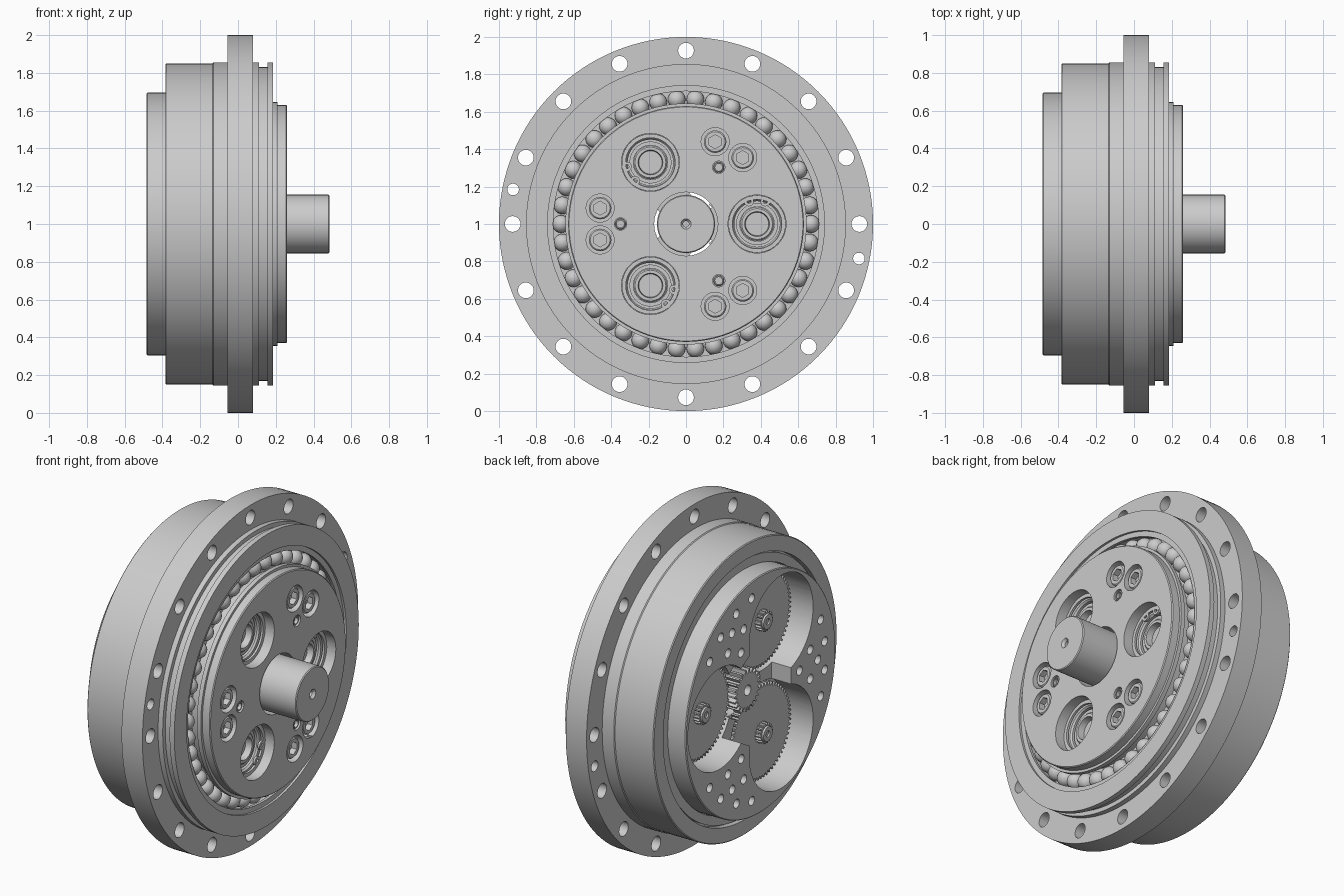
import bpy, bmesh
from math import sin, cos, pi, radians

if "Cube" in bpy.data.objects:
    bpy.data.objects.remove(bpy.data.objects["Cube"])

def finish(name, bm):
    bmesh.ops.remove_doubles(bm, verts=bm.verts, dist=1e-5)
    bmesh.ops.recalc_face_normals(bm, faces=bm.faces)
    me = bpy.data.meshes.new(name)
    bm.to_mesh(me)
    bm.free()
    ob = bpy.data.objects.new(name, me)
    bpy.context.collection.objects.link(ob)
    return ob

def lathe(name, profile, spots=((0, 0),), n=64):
    """Revolve a closed (x, radius) outline about x at each (y, z) spot."""
    bm = bmesh.new()
    m = len(profile)
    for cy, cz in spots:
        rows = [[bm.verts.new((x, cy + r * cos(2*pi*i/n), 1 + cz + r * sin(2*pi*i/n)))
                 for x, r in profile] for i in range(n)]
        for i in range(n):
            a, b = rows[i], rows[(i + 1) % n]
            for j in range(m):
                k = (j + 1) % m
                if profile[j][1] + profile[k][1] > 0:
                    bm.faces.new((a[j], a[k], b[k], b[j]))
    bmesh.ops.dissolve_degenerate(bm, edges=bm.edges, dist=1e-6)
    return finish(name, bm)

def prism(name, parts):
    """Each part is (outline in y,z, x0, x1), extruded along x."""
    bm = bmesh.new()
    for pts, x0, x1 in parts:
        lo = [bm.verts.new((x0, y, 1 + z)) for y, z in pts]
        hi = [bm.verts.new((x1, y, 1 + z)) for y, z in pts]
        bm.faces.new(lo)
        bm.faces.new(hi)
        for i in range(len(pts)):
            j = (i + 1) % len(pts)
            bm.faces.new((lo[i], lo[j], hi[j], hi[i]))
    return finish(name, bm)

def polar(r, deg):
    return (r * cos(radians(deg)), r * sin(radians(deg)))

def circle(c, r, n=32, turn=0):
    return [(c[0] + r * cos(2*pi*i/n + turn), c[1] + r * sin(2*pi*i/n + turn)) for i in range(n)]

def gear_outline(c, root, tip, teeth):
    pts = []
    for i in range(teeth):
        for f, r in ((-.32, root), (-.13, tip), (.13, tip), (.32, root)):
            a = 2 * pi * (i + f) / teeth
            pts.append((c[0] + r * cos(a), c[1] + r * sin(a)))
    return pts

def cut(ob, parts):
    tool = prism("cutter", parts)
    tool.hide_render = True
    mod = ob.modifiers.new("cut", 'BOOLEAN')
    mod.operation, mod.object, mod.solver = 'DIFFERENCE', tool, 'EXACT'
    bpy.context.view_layer.objects.active = ob
    bpy.ops.object.modifier_apply(modifier=mod.name)
    bpy.data.objects.remove(tool)

# Layout of repeated features
cranks = [polar(.38, a) for a in (0, 120, 240)]
bolts = [polar(.467, a + s) for a in (60, 180, 300) for s in (-10.5, 10.5)]
pins = [polar(.35, a) for a in (60, 180, 300)]

# Outer housing with flange, groove and bearing bore
housing = lathe("housing", [
    (-.385, .76), (-.385, .845), (-.38, .85), (-.135, .85), (-.13, .855), (-.055, .855),
    (-.055, 1), (.08, 1), (.08, .855), (.11, .855), (.11, .83), (.155, .83), (.155, .855),
    (.185, .855), (.185, .74), (.172, .74), (.172, .71), (.155, .71), (.155, .725),
    (.08, .725), (.08, .66), (-.29, .66), (-.29, .70), (-.35, .70), (-.35, .76)], n=128)
holes = [(circle(polar(.927, 22.5 * i), .042), -.2, .2) for i in range(16)]
holes += [(circle(polar(.943, a), .031), -.2, .2) for a in (168.7, 348.7)]
cut(housing, holes)

# Rotating carrier: gear side at -x, output plate at +x
carrier = lathe("carrier", [
    (-.485, .17), (-.485, .69), (-.48, .695), (-.30, .695), (-.30, .60), (.185, .60),
    (.185, .645), (.21, .645), (.21, .63), (.255, .63), (.26, .625), (.26, .17)], n=128)
cut(carrier, [(circle(c, .295, 96), -.6, -.30) for c in cranks])
star = []
for a in (60, 180, 300):
    u, v = polar(1, a), polar(1, a + 90)
    star += [(u[0]*.28 + s*v[0]*.08, u[1]*.28 + s*v[1]*.08) for s in (-1, 1)]
    star.append(polar(.0924, a + 60))
cut(carrier, [(star, -.6, -.36)])
right = [(circle(c, .155, 64), .06, .4) for c in cranks]
right += [(circle(c, .075), .20, .4) for c in bolts]
right += [(circle(c, .033), .22, .4) for c in pins]
cut(carrier, right)
left = []
for a in (60, 180, 300):
    for r, s in ((.60, -22), (.60, -8), (.60, 8), (.60, 22), (.467, -10.5), (.467, 10.5), (.53, 0), (.36, 0)):
        left.append((circle(polar(r, a + s), .026, 20), -.6, -.41))
cut(carrier, left)

# Main bearing balls and cage
bm = bmesh.new()
for i in range(42):
    y, z = polar(.668, i * 360 / 42)
    g = bmesh.ops.create_uvsphere(bm, u_segments=20, v_segments=12, radius=.047)
    bmesh.ops.translate(bm, verts=g["verts"], vec=(.13, y, 1 + z))
balls = finish("bearing_balls", bm)
cage = lathe("bearing_cage", [(.105, .60), (.105, .715), (.12, .715), (.12, .60)], n=128)

# Rear seal ring between housing and carrier
lathe("rear_seal", [(-.37, .698), (-.37, .75), (-.345, .75), (-.345, .698)], n=128)

# Input shaft with centre drilling, and sun gear
lathe("input_shaft", [(.485, .028), (.485, .15), (.48, .155), (.20, .155), (.20, .095),
                      (-.30, .095), (-.30, 0), (.43, 0), (.43, .016), (.47, .016)])
sun = prism("sun_gear", [(gear_outline((0, 0), .098, .122, 22), -.40, -.28)])
cut(sun, [(circle((0, 0), .03), -.5, -.36)])

# Planet gears and their splined shaft ends
prism("planet_gears", [(gear_outline(c, .258, .276, 64), -.355, -.31) for c in cranks])
prism("splined_ends", [(gear_outline(c, .05, .06, 18), -.39, -.34) for c in cranks])
lathe("shaft_tips", [(-.40, .018), (-.40, .042), (-.38, .048), (-.35, .048), (-.35, 0), (-.385, 0), (-.385, .018)],
      cranks, 32)

# Crank bearings, crankshaft ends and retaining clips in the output plate
lathe("crank_bearing_outer", [(.07, .122), (.07, .154), (.18, .154), (.18, .13), (.17, .122)], cranks, 48)
lathe("crank_bearing_inner", [(.07, .092), (.07, .112), (.165, .112), (.165, .092)], cranks, 48)
lathe("crankshaft_ends", [(.06, 0), (.06, .09), (.17, .09), (.178, .082), (.178, .066), (.14, .062), (.14, 0)],
      cranks, 48)
lathe("retaining_clips", [(.19, .132), (.19, .153), (.203, .153), (.203, .132)], cranks, 48)
ears = []
for k, c in enumerate(cranks):
    for s in (70, 110):
        p = polar(.128, s + 120 * k)
        ears.append((c[0] + p[0], c[1] + p[1]))
lathe("clip_ears", [(.19, .011), (.19, .026), (.203, .026), (.203, .011)], ears, 20)

# Socket-head bolts and dowel pins
heads = lathe("socket_bolts", [(.19, 0), (.19, .06), (.243, .06), (.25, .053), (.25, 0)], bolts, 32)
cut(heads, [(circle(c, .037, 6, pi / 6), .215, .4) for c in bolts])
lathe("dowel_pins", [(.21, 0), (.21, .029), (.25, .029), (.255, .024), (.255, .019), (.235, .019), (.235, 0)],
      pins, 24)

# Smooth the round surfaces, keep edges sharp
bpy.ops.object.select_all(action='SELECT')
bpy.context.view_layer.objects.active = housing
bpy.ops.object.shade_smooth_by_angle(angle=radians(25))
